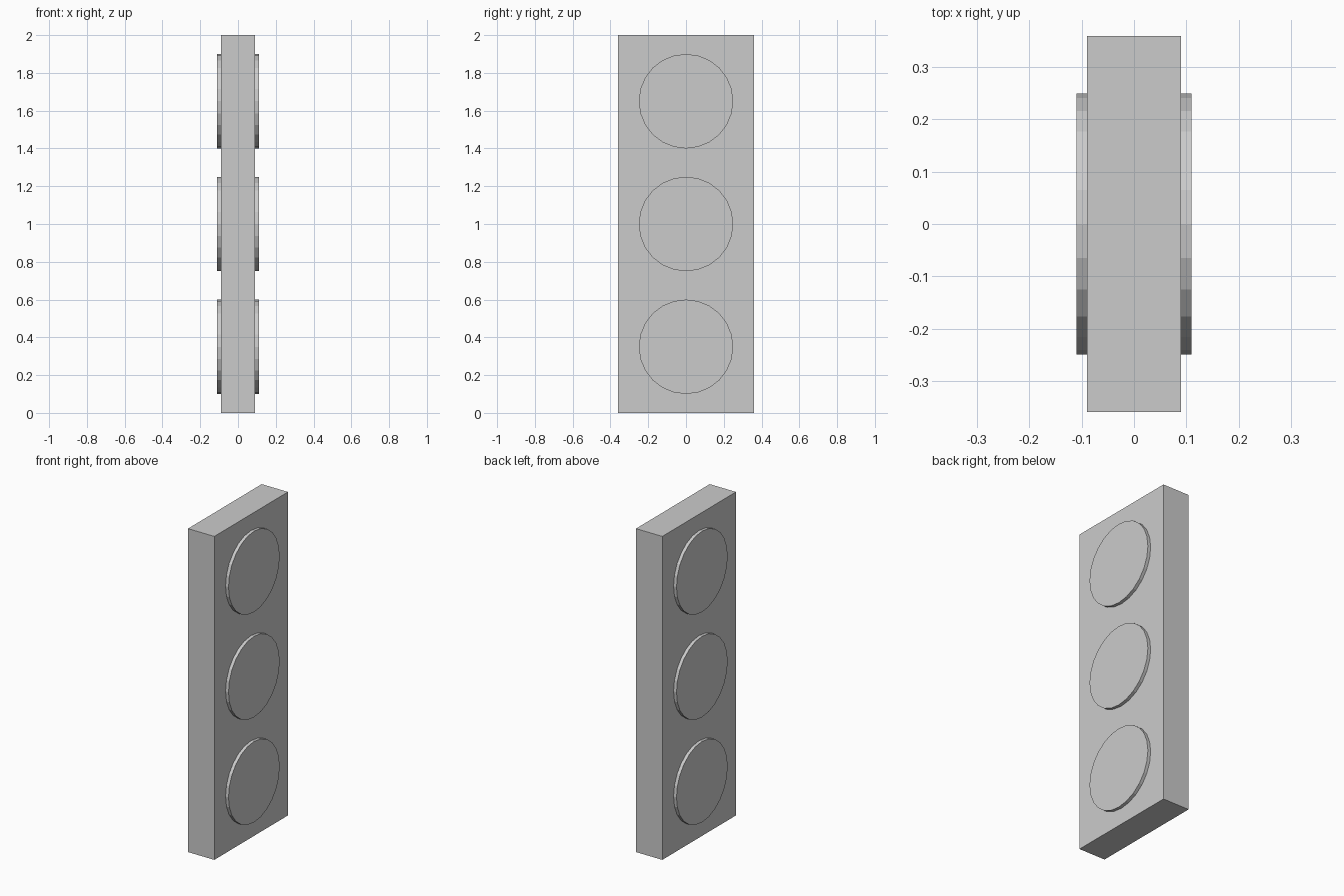
import bpy
import math

cube = bpy.data.objects.get("Cube")
if cube:
    bpy.data.objects.remove(cube, do_unlink=True)

# Single flat grey
grey = bpy.data.materials.new("light_grey")
grey.use_nodes = True
colour = (0.6, 0.6, 0.6, 1)
grey.diffuse_color = colour
grey.node_tree.nodes["Principled BSDF"].inputs["Base Color"].default_value = colour

WIDTH, DEPTH, HEIGHT = 0.18, 0.72, 2.0
LENS_RADIUS, LENS_RAISE, LENS_SPACING = 0.25, 0.02, 0.65


def finish(name):
    obj = bpy.context.object
    obj.name = name
    obj.data.materials.append(grey)
    return obj


# Upright slab
bpy.ops.mesh.primitive_cube_add(size=1, location=(0, 0, HEIGHT / 2))
housing = finish("housing")
housing.scale = (WIDTH, DEPTH, HEIGHT)
bpy.ops.object.transform_apply(location=False, rotation=False, scale=True)

# Three raised discs on each broad side, sunk slightly into the slab
SINK = 0.02
for side, sign in (("left", 1), ("right", -1)):
    for level, step in (("bottom", -1), ("middle", 0), ("top", 1)):
        bpy.ops.mesh.primitive_cylinder_add(
            vertices=24, radius=LENS_RADIUS, depth=LENS_RAISE + SINK,
            location=(sign * (WIDTH + LENS_RAISE - SINK) / 2, 0,
                      HEIGHT / 2 + step * LENS_SPACING),
            rotation=(0, math.pi / 2, 0))
        finish(f"{level}_disc_{side}")
